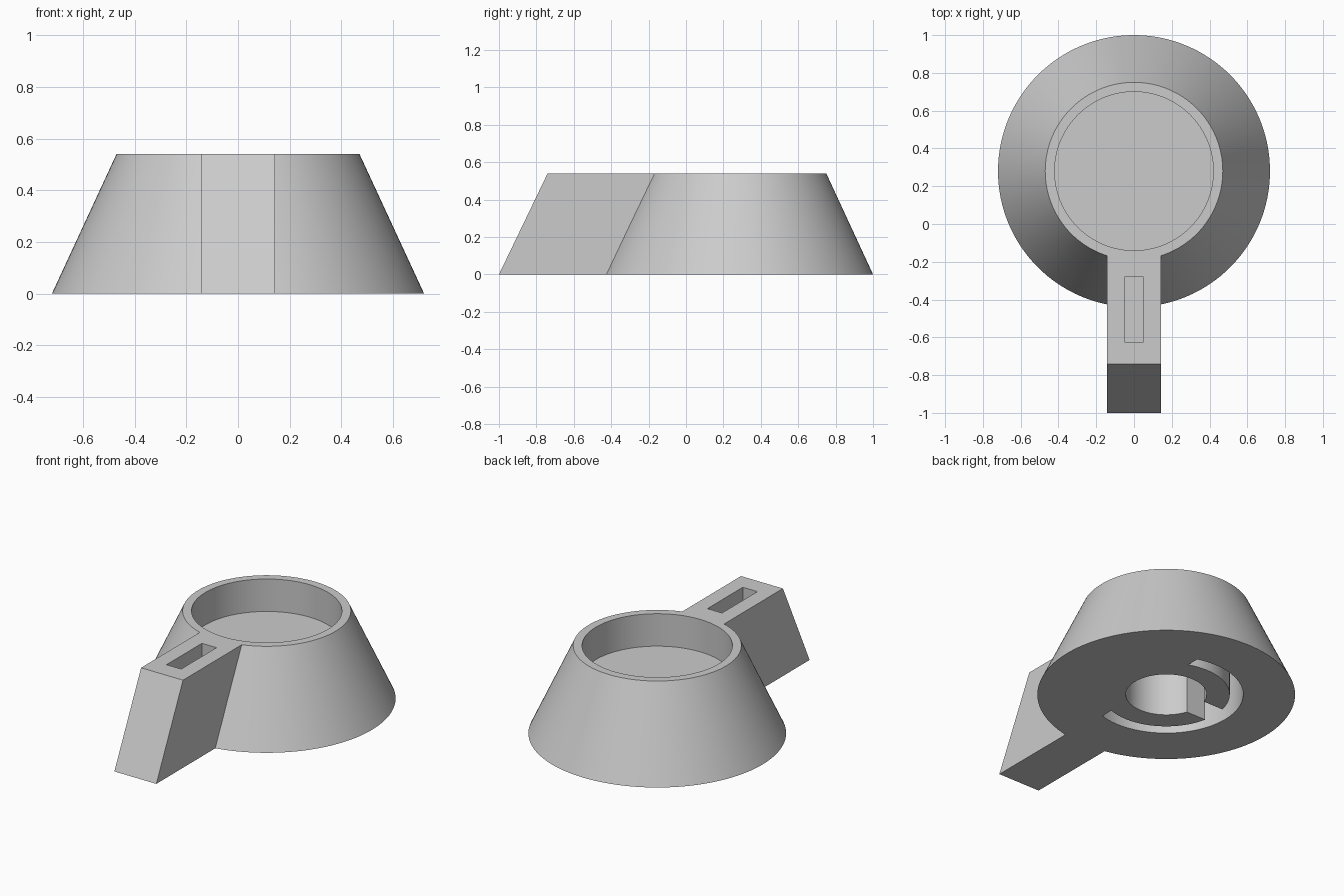
import bpy
import bmesh
from math import acos, cos, sin, tau
from mathutils import Vector

if "Cube" in bpy.data.objects:
    bpy.data.objects.remove(bpy.data.objects["Cube"], do_unlink=True)

CY = 0.28          # centre of the round body along y
HEIGHT = 0.54
FLOOR = 0.34       # floor of the top recess
SOCKET = 0.28      # depth of the shaft socket underneath
SEGS = 128

grey = bpy.data.materials.new("plain grey")
grey.use_nodes = True
colour = (0.6, 0.6, 0.6, 1)
grey.diffuse_color = colour
grey.node_tree.nodes["Principled BSDF"].inputs["Base Color"].default_value = colour


def prism(name, outline, offset):
    """Extrude a closed outline of 3D points into a solid."""
    bm = bmesh.new()
    face = bm.faces.new([bm.verts.new(p) for p in outline])
    new = bmesh.ops.extrude_face_region(bm, geom=[face])["geom"]
    moved = [v for v in new if isinstance(v, bmesh.types.BMVert)]
    bmesh.ops.translate(bm, verts=moved, vec=Vector(offset))
    bmesh.ops.recalc_face_normals(bm, faces=bm.faces)
    return finish(name, bm)


def cone(name, r1, r2, z0, z1):
    bm = bmesh.new()
    bmesh.ops.create_cone(bm, cap_ends=True, segments=SEGS,
                          radius1=r1, radius2=r2, depth=z1 - z0)
    bmesh.ops.translate(bm, verts=bm.verts, vec=(0, CY, (z0 + z1) / 2))
    return finish(name, bm)


def box(name, x0, x1, y0, y1, z0, z1):
    outline = [(x0, y0, z0), (x1, y0, z0), (x1, y1, z0), (x0, y1, z0)]
    return prism(name, outline, (0, 0, z1 - z0))


def finish(name, bm):
    mesh = bpy.data.meshes.new(name)
    bm.to_mesh(mesh)
    bm.free()
    obj = bpy.data.objects.new(name, mesh)
    bpy.context.collection.objects.link(obj)
    mesh.materials.append(grey)
    return obj


def combine(target, tool, operation):
    """Apply a boolean and drop the helper."""
    mod = target.modifiers.new(operation, 'BOOLEAN')
    mod.operation = operation
    mod.solver = 'EXACT'
    mod.object = tool
    bpy.context.view_layer.objects.active = target
    bpy.ops.object.modifier_apply(modifier=mod.name)
    bpy.data.objects.remove(tool, do_unlink=True)


def arc(radius, start, end, z, steps=72):
    return [(radius * cos(a), CY + radius * sin(a), z)
            for a in (start + (end - start) * i / steps for i in range(steps + 1))]


# Tapered round body with a pointer handle sloping at its front end
knob = cone("knob_body", 0.72, 0.47, 0, HEIGHT)
side = [(-1, 0), (-0.74, HEIGHT), (-0.1, HEIGHT), (-0.1, 0)]
handle = prism("handle", [(-0.143, y, z) for y, z in side], (0.286, 0, 0))
combine(knob, handle, 'UNION')

# Top recess and the marker slot in the handle
combine(knob, cone("recess", 0.42, 0.42, FLOOR, 1), 'DIFFERENCE')
combine(knob, box("marker_slot", -0.05, 0.05, -0.625, -0.28, FLOOR, 1), 'DIFFERENCE')

# Underside: shaft socket, C-shaped relief groove and a slit in the collar
combine(knob, cone("shaft_socket", 0.226, 0.226, -0.2, SOCKET), 'DIFFERENCE')
a_out, a_in = acos(0.12 / 0.43), acos(0.12 / 0.355)
groove = (arc(0.43, a_out, tau - a_out, -0.2) + arc(0.355, tau - a_in, a_in, -0.2))
combine(knob, prism("groove", groove, (0, 0, SOCKET + 0.2)), 'DIFFERENCE')
combine(knob, box("slit", -0.39, -0.15, CY - 0.075, CY + 0.075, -0.2, SOCKET), 'DIFFERENCE')

# Smooth round walls, crisp edges
bpy.ops.object.select_all(action='DESELECT')
knob.select_set(True)
bpy.context.view_layer.objects.active = knob
bpy.ops.object.shade_smooth_by_angle(angle=0.5)
